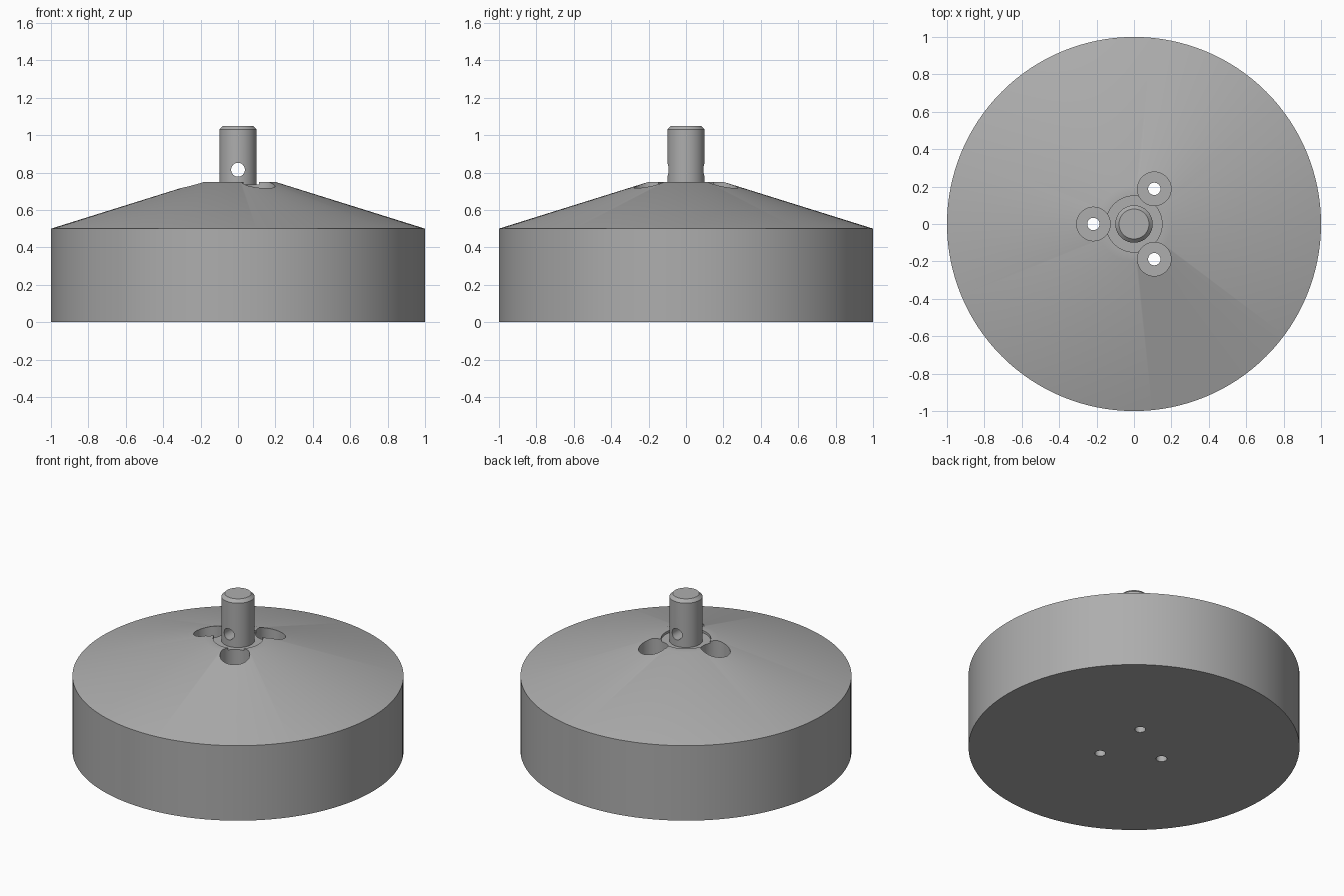
import bpy, bmesh, math
from mathutils import Matrix

if "Cube" in bpy.data.objects:
    bpy.data.objects.remove(bpy.data.objects["Cube"])

SEG = 128

grey = bpy.data.materials.new("plain grey")
grey.diffuse_color = (0.42, 0.42, 0.42, 1)
grey.use_nodes = True
grey.node_tree.nodes["Principled BSDF"].inputs["Base Color"].default_value = grey.diffuse_color


def lathe(name, profile, matrix=Matrix.Identity(4), segments=SEG):
    """Spin a closed (radius, z) profile, starting and ending on the axis."""
    bm = bmesh.new()
    rings = []
    for r, z in profile:
        count = 1 if r == 0 else segments
        rings.append([bm.verts.new((r * math.cos(2 * math.pi * i / segments),
                                    r * math.sin(2 * math.pi * i / segments), z))
                      for i in range(count)])
    for a, b in zip(rings, rings[1:]):
        if len(a) == 1:
            bm.faces.new(b)
        elif len(b) == 1:
            bm.faces.new(a)
        else:
            for i in range(segments):
                j = (i + 1) % segments
                bm.faces.new((a[i], a[j], b[j], b[i]))
    loose = [r[0] for r in rings if len(r) == 1]
    bmesh.ops.delete(bm, geom=loose, context='VERTS')
    bmesh.ops.recalc_face_normals(bm, faces=bm.faces)
    bm.transform(matrix)
    mesh = bpy.data.meshes.new(name)
    bm.to_mesh(mesh)
    bm.free()
    mesh.materials.append(grey)
    obj = bpy.data.objects.new(name, mesh)
    bpy.context.collection.objects.link(obj)
    return obj


# Drum, conical top, shallow round recess and chamfered post
body = lathe("base_with_post", [
    (0, 0), (1, 0), (1, 0.5), (0.2, 0.75), (0.15, 0.75), (0.15, 0.735),
    (0.1, 0.735), (0.1, 1.03), (0.08, 1.05), (0, 1.05)])

# Three counterbored screw holes around the post
cutters = []
for k in range(3):
    a = math.pi + k * math.tau / 3
    place = Matrix.Translation((0.217 * math.cos(a), 0.217 * math.sin(a), 0))
    cutters.append(lathe("screw_hole_cutter", [
        (0, -0.1), (0.033, -0.1), (0.033, 0.5), (0.09, 0.5), (0.09, 0.9), (0, 0.9)],
        place, 48))

# Cross hole through the post, front to back
cutters.append(lathe("cross_hole_cutter", [
    (0, -0.3), (0.037, -0.3), (0.037, 0.3), (0, 0.3)],
    Matrix.Translation((0, 0, 0.815)) @ Matrix.Rotation(math.pi / 2, 4, 'X'), 48))

bpy.context.view_layer.objects.active = body
body.select_set(True)
for c in cutters:
    c.hide_render = True
    mod = body.modifiers.new("cut", 'BOOLEAN')
    mod.operation = 'DIFFERENCE'
    mod.solver = 'EXACT'
    mod.object = c
    bpy.ops.object.modifier_apply(modifier=mod.name)
    bpy.data.objects.remove(c, do_unlink=True)

bpy.ops.object.shade_smooth_by_angle(angle=math.radians(30))
